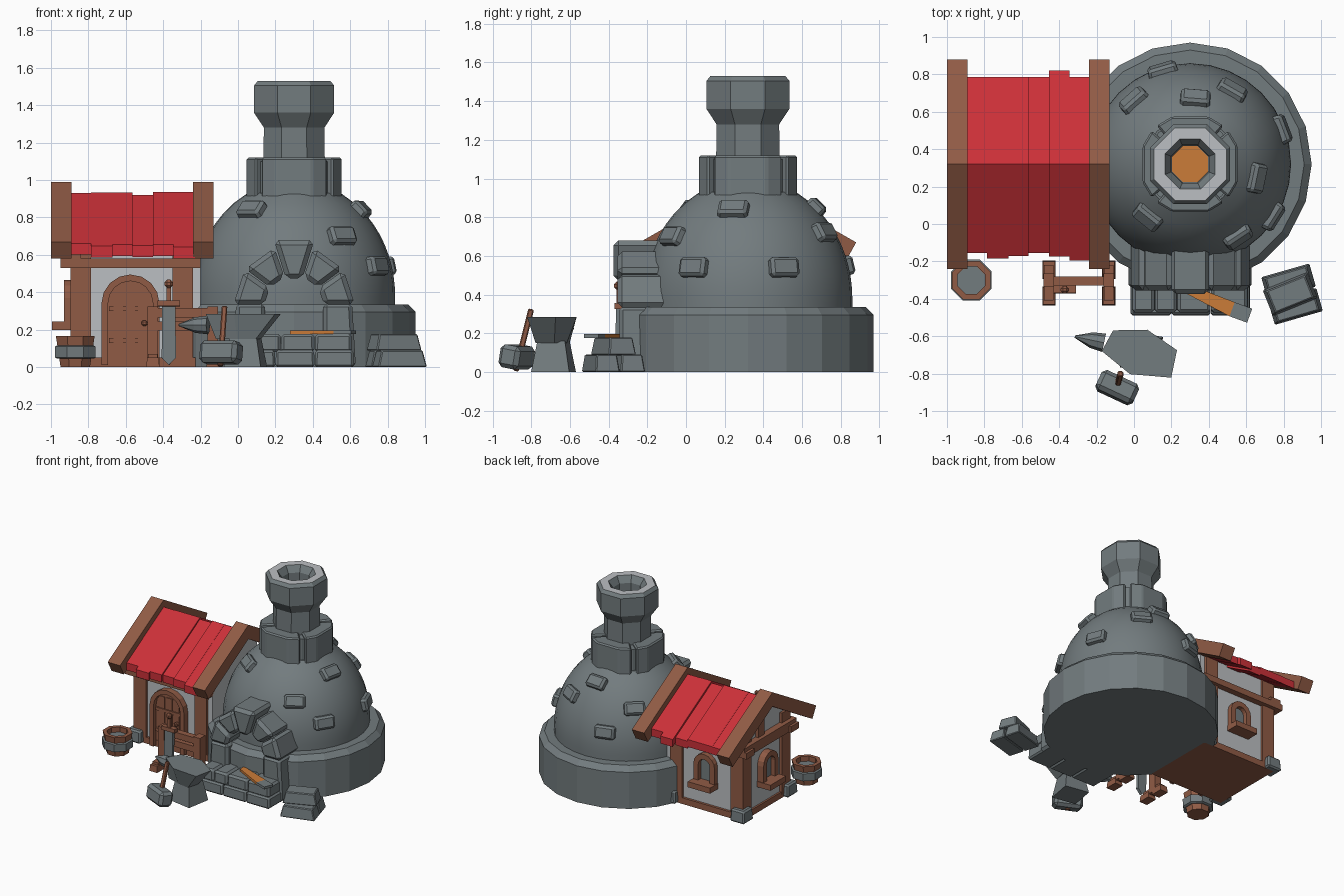
import bpy, bmesh, math
from mathutils import Vector, Matrix, Euler

if "Cube" in bpy.data.objects:
    bpy.data.objects.remove(bpy.data.objects["Cube"])

def material(name, rgb):
    m = bpy.data.materials.new(name)
    m.diffuse_color = (*rgb, 1)
    m.use_nodes = True
    m.node_tree.nodes["Principled BSDF"].inputs["Base Color"].default_value = m.diffuse_color
    return m

STONE = material("stone grey", (.17, .2, .21))
WOOD = material("wood brown", (.28, .105, .06))
RED = material("roof red", (.6, .03, .04))
PALE = material("pale plaster", (.5, .52, .54))
HOT = material("hot orange", (.6, .2, .04))

def make(name, verts, faces, mat, bevel=0, loc=(0, 0, 0), rot=(0, 0, 0)):
    me = bpy.data.meshes.new(name)
    me.from_pydata(verts, [], faces)
    bm = bmesh.new()
    bm.from_mesh(me)
    bmesh.ops.recalc_face_normals(bm, faces=bm.faces)
    bm.to_mesh(me)
    bm.free()
    me.materials.append(mat)
    ob = bpy.data.objects.new(name, me)
    bpy.context.collection.objects.link(ob)
    ob.location, ob.rotation_euler = loc, rot
    if bevel:
        b = ob.modifiers.new("bevel", 'BEVEL')
        b.width, b.segments = bevel, 1
    return ob

def prism(name, pts, axis, a, b, mat, **kw):
    """Extrude a 2D outline along an axis from a to b."""
    at = {'x': lambda u, v, w: (w, u, v), 'y': lambda u, v, w: (u, w, v),
          'z': lambda u, v, w: (u, v, w)}[axis]
    n = len(pts)
    verts = [at(u, v, w) for w in (a, b) for u, v in pts]
    faces = [tuple(range(n)), tuple(range(n, 2 * n))]
    faces += [(i, (i + 1) % n, n + (i + 1) % n, n + i) for i in range(n)]
    return make(name, verts, faces, mat, **kw)

def box(name, size, loc, mat, rot=(0, 0, 0), bevel=0, taper=1.0):
    x, y, z = (s / 2 for s in size)
    verts = [(sx * x * t, sy * y * t, sz * z) for sz, t in ((-1, 1), (1, taper))
             for sx, sy in ((-1, -1), (1, -1), (1, 1), (-1, 1))]
    faces = [(0, 1, 2, 3), (4, 5, 6, 7)] + [(i, (i + 1) % 4, 4 + (i + 1) % 4, 4 + i) for i in range(4)]
    return make(name, verts, faces, mat, bevel, loc, rot)

def span(name, x, y, z, mat, **kw):
    """Box given by its x, y and z ranges."""
    r = (x, y, z)
    return box(name, [b - a for a, b in r], [(a + b) / 2 for a, b in r], mat, **kw)

def lathe(name, prof, n, loc, mat, turn=0.0):
    verts = [(r * math.cos(turn + 2 * math.pi * i / n), r * math.sin(turn + 2 * math.pi * i / n), z)
             for r, z in prof for i in range(n)]
    k = len(prof)
    faces = [(j * n + i, j * n + (i + 1) % n, (j + 1) * n + (i + 1) % n, (j + 1) * n + i)
             for j in range(k - 1) for i in range(n)]
    faces += [tuple(range(n)), tuple(range((k - 1) * n, k * n))]
    return make(name, verts, faces, mat, loc=loc)

# ---- furnace: base, dome, collar, chimney
CX, CY = .3, .32
C = (CX, CY, 0)
lathe("furnace_base", [(.65, 0), (.65, .295), (.61, .335), (.5, .335)], 20, C, STONE, math.pi / 20 * 2)

def dome_r(z):
    return .54 * math.sqrt(1 - ((z - .38) / .62) ** 2)

dome = lathe("furnace_dome", [(.54, .32)] + [(dome_r(.38 + .055 * i), .38 + .055 * i) for i in range(11)],
             32, C, STONE)
bpy.context.view_layer.objects.active = dome
dome.select_set(True)
bpy.ops.object.shade_smooth_by_angle(angle=math.radians(30))
dome.select_set(False)

lathe("collar_core", [(.24, .86), (.24, 1.1)], 16, C, STONE)
for q in range(4):
    ring = [(r * math.cos(math.radians(d + 90 * q)), r * math.sin(math.radians(d + 90 * q)))
            for r, ds in ((.272, (-41, -21, 21, 41)), (.15, (41, -41))) for d in ds]
    prism("collar_block", ring, 'z', .86, 1.12, STONE, loc=C, bevel=.01)

chimney = lathe("chimney", [(.178, 1.08), (.175, 1.28), (.232, 1.36), (.232, 1.505), (.21, 1.53),
                            (.145, 1.53), (.11, 1.48), (.105, 1.25)], 8, C, STONE, math.pi / 8)
chimney.data.materials.append(PALE)
for p in chimney.data.polygons:          # pale rim on the flat top
    if p.normal.z > .9 and p.center.z > 1.52:
        p.material_index = 1
lathe("chimney_glow", [(.104, 1.25), (.104, 1.258)], 8, C, HOT, math.pi / 8)

# stones set in the dome: x, y direction and height
for x, y, z in ((.06, .02, .84), (.68, .24, .84), (.57, -.09, .7), (.76, .03, .54), (.8, .51, .54),
                (.54, .74, .72), (.33, .7, .85), (.15, .83, .55), (-.02, .68, .72)):
    d = Vector((x - CX, y - CY, 0)).normalized()
    pos = Vector(C) + d * dome_r(z) + Vector((0, 0, z))
    nrm = (d * dome_r(z) / .54 ** 2 + Vector((0, 0, (z - .38) / .62 ** 2))).normalized()
    side = Vector((0, 0, 1)).cross(nrm).normalized()
    m = Matrix((side, nrm.cross(side), nrm)).transposed()
    box("dome_stone", (.165, .105, .07), pos, STONE, m.to_euler(), .015, .92)

# ---- oven mouth: pillars, arch stones, ledge
for s in (-1, 1):
    prism("oven_pillar", [(CX + s * u, v) for u, v in ((.155, 0), (.33, 0), (.31, .34), (.155, .34))],
          'y', -.345, .0, STONE, bevel=.02)
for i in range(5):
    a0, a1 = math.radians(36 * i + .8), math.radians(36 * i + 35.2)
    key = i == 2
    r0, r1 = (.15, .365) if key else (.16, .325)
    prism("arch_keystone" if key else "arch_stone",
          [(CX + r * math.cos(a), .33 + r * math.sin(a)) for r, a in ((r0, a0), (r1, a0), (r1, a1), (r0, a1))],
          'y', -.375 if key else -.355, -.04, STONE, bevel=.025)
for a, b in ((-.02, .2), (.2, .41), (.41, .62)):
    span("ledge_lower_stone", (a, b), (-.49, -.25), (0, .09), STONE, bevel=.012, taper=.97)
for a, b in ((-.01, .11), (.11, .23), (.23, .41), (.41, .61)):
    span("ledge_upper_stone", (a, b), (-.475, -.25), (.08, .178), STONE, bevel=.015, taper=.97)
blade = dict(loc=(.44, -.425, 0), rot=(0, 0, math.radians(-20)))
prism("hot_blade_end", [(-.19, .045), (-.17, -.005), (.09, -.04), (.09, .04)], 'z', .176, .196, HOT, **blade)
prism("blade_cold_end", [(.09, -.04), (.19, -.04), (.19, .04), (.09, .04)], 'z', .176, .196, STONE, **blade)

# ---- house walls and timber
def under(y):
    return .875 - .57 * abs(y - CY)

F, B = -.04, .53
prism("house_walls", [(F, .01), (B, .01), (B, under(B)), (CY, under(CY)), (F, under(F))], 'x', -.875, -.2, PALE)
span("floor_plate", (-.89, -.22), (F - .02, B + .02), (0, .05), WOOD)
for x in (-.84, -.295):
    for y in (F + .035, B - .035):
        span("corner_post", (x - .055, x + .055), (y - .055, y + .055), (.03, under(y)), WOOD)
for x in (-.87, -.25):
    for y in (F, B):
        if x < -.5 or y > 0:
            box("corner_stone", (.13, .13, .1), (x, y, .05), STONE, bevel=.012, taper=.9)
for y in (F, B):
    span("wall_beam", (-.95, -.2), (y - .05, y + .05), (.53, .58), WOOD)
span("gable_beam", (-.93, -.84), (F - .05, B + .05), (.53, .61), WOOD)
span("gable_king_post", (-.9, -.84), (CY - .04, CY + .04), (.6, .84), WOOD)

# ---- roof
for a in (-1, -.24):
    prism("roof_edge_beam", [(-.24, .67), (CY, .99), (.88, .67), (.83, .58), (CY, .875), (-.19, .58)],
          'x', a, a + .11, WOOD)
for x0, x1, yf, yb, up in ((-.9, -.785, -.155, .785, 0), (-.785, -.67, -.185, .785, .002),
                           (-.67, -.565, -.17, .785, .002), (-.565, -.455, -.155, .785, -.012),
                           (-.455, -.345, -.175, .82, .005), (-.345, -.23, -.195, .785, .003)):
    top = [(y, .932 + up - .57 * abs(y - CY)) for y in (yf, CY, yb)]
    prism("roof_strip", top + [(y, z - .06) for y, z in reversed(top)], 'x', x0, x1, RED)

# ---- arched door and windows, built facing front then turned
def arch(w, z0, zs, n=8):
    return [(w, z0)] + [(w * math.cos(math.pi * i / n), zs + w * math.sin(math.pi * i / n))
                        for i in range(n + 1)] + [(-w, z0)]

def arched(name, w, inner, z0, zs, fill, loc, turn):
    kw = dict(loc=loc, rot=(0, 0, math.radians(turn)))
    prism(name + "_frame", arch(w, z0, zs) + arch(inner, z0, zs)[::-1], 'y', -.05, .03, WOOD, **kw)
    prism(name + "_panel", arch(inner, z0, zs), 'y', -.015, .03, fill, **kw)

arched("door", .155, .12, .01, .34, WOOD, (-.575, F, 0), 0)
for z in (.13, .3):
    span("door_band", (-.69, -.46), (F - .03, F), (z, z + .025), WOOD)
for x in (-.64, -.575, -.51):
    span("door_rib", (x - .025, x + .025), (F - .022, F), (.02, .42), WOOD)
box("door_knob", (.03, .04, .03), (-.5, F - .035, .235), WOOD, bevel=.008)
for loc, turn in (((-.88, .24, 0), -90), ((-.56, B - .01, 0), 180)):
    arched("window", .095, .052, .22, .37, STONE, loc, turn)
    d = Euler((0, 0, math.radians(turn))).to_matrix() @ Vector((0, -.05, 0))
    box("window_sill", (.2, .13, .045), Vector(loc) + d + Vector((0, 0, .22)), WOOD, (0, 0, math.radians(turn)))

# ---- barrel
K, P8 = (-.87, -.3, 0), math.pi / 8
lathe("barrel", [(.085, 0), (.112, .165), (.08, .165), (.08, .12)], 8, K, WOOD, P8)
lathe("barrel_band", [(.105, .045), (.116, .05), (.118, .11), (.105, .115)], 8, K, STONE, P8)
lathe("barrel_water", [(.079, .1), (.079, .125)], 8, K, STONE, P8)

# ---- weapon rack with sword
for x in (-.455, -.135):
    span("rack_post", (x - .028, x + .028), (-.335, -.265), (.03, .325), WOOD)
    for y in (-.385, -.245):
        box("rack_foot", (.07, .1, .05), (x, y, .025), WOOD, taper=.9)
    span("rack_foot_bar", (x - .025, x + .025), (-.41, -.22), (.03, .07), WOOD)
for z in (.195, .265):
    span("rack_bar", (-.44, -.15), (-.33, -.28), (z, z + .05), WOOD)
S = dict(loc=(-.37, -.36, 0), rot=(math.radians(-2), 0, 0))
prism("sword_blade", [(0, .01), (.038, .05), (.036, .33), (-.036, .33), (-.038, .05)], 'y', -.012, .012, STONE, **S)
prism("sword_guard", [(-.06, .325), (.06, .325), (.06, .355), (-.06, .355)], 'y', -.022, .022, WOOD, **S)
prism("sword_grip", [(-.013, .35), (.013, .35), (.013, .43), (-.013, .43)], 'y', -.013, .013, WOOD, **S)
box("sword_pommel", (.045, .04, .045), (-.37, -.352, .445), WOOD, bevel=.014)

# ---- anvil
A = dict(loc=(.03, -.685, 0), rot=(0, 0, math.radians(-10)))
box("anvil_foot", (.2, .2, .16), (.04, -.685, .08), STONE, A["rot"], taper=.72)
low = [(-.14, -.06), (-.14, .06), (.06, .08), (.09, .02), (.08, -.08), (-.02, -.08)]
high = [(-.2, -.03), (-.16, .09), (.02, .125), (.195, .045), (.19, -.105), (-.03, -.125)]
make("anvil_top", [(x, y, .15) for x, y in low] + [(x, y, .285) for x, y in high],
     [tuple(range(6)), tuple(range(6, 12))] + [(i, (i + 1) % 6, 6 + (i + 1) % 6, 6 + i) for i in range(6)], STONE, **A)
horn = lathe("anvil_horn", [(.05, 0), (.042, .07), (.006, .16)], 8, (-.16, -.635, .225), STONE)
horn.rotation_euler = (0, math.radians(-90), math.radians(-12))

# ---- hammer leaning on the anvil
box("hammer_head", (.22, .115, .12), (-.09, -.875, .078), STONE, (math.radians(-10), 0, math.radians(-25)), .022)
box("hammer_handle", (.03, .03, .33), (-.083, -.84, .165), WOOD, (math.radians(-14), math.radians(4), 0), .006)

# ---- stacked ingots
R = math.radians(16)
for v in (-.068, .068):
    box("lower_ingot", (.27, .13, .09), (.845 - v * math.sin(R), -.375 + v * math.cos(R), .045), STONE, (0, 0, R), .006, .84)
box("upper_ingot", (.26, .15, .09), (.835, -.375, .133), STONE, (0, 0, math.radians(22)), .006, .84)
